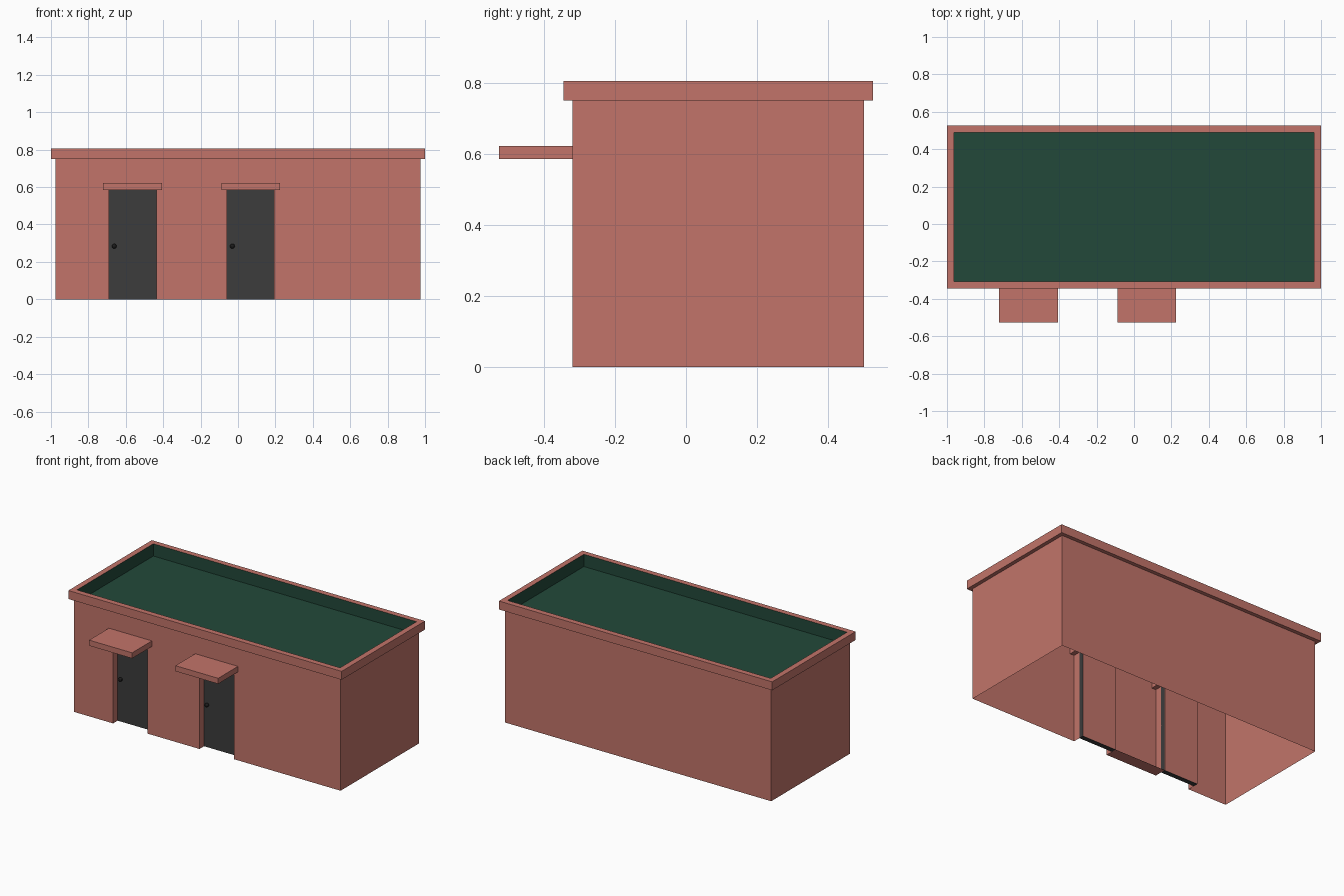
import bpy, bmesh, math
from mathutils import Matrix, Vector

if "Cube" in bpy.data.objects:
    bpy.data.objects.remove(bpy.data.objects["Cube"])


def material(name, rgb):
    m = bpy.data.materials.new(name)
    m.diffuse_color = (*rgb, 1)
    m.use_nodes = True
    m.node_tree.nodes["Principled BSDF"].inputs["Base Color"].default_value = m.diffuse_color
    return m


PINK = material("brick pink", (0.54, 0.175, 0.144))
GREEN = material("roof green", (0.016, 0.066, 0.042))
GREY = material("door grey", (0.045, 0.045, 0.045))
BLACK = material("knob black", (0.012, 0.012, 0.012))


def finish(name, bm, mat):
    me = bpy.data.meshes.new(name)
    bm.to_mesh(me)
    bm.free()
    me.materials.append(mat)
    ob = bpy.data.objects.new(name, me)
    bpy.context.collection.objects.link(ob)
    return ob


def quad(bm, *pts):
    bm.faces.new([bm.verts.new(p) for p in pts])


def box(name, mat, x0, x1, y0, y1, z0, z1):
    bm = bmesh.new()
    bmesh.ops.create_cube(bm, size=1)
    for v in bm.verts:
        v.co = Vector(((x0 + x1) / 2 + v.co.x * (x1 - x0),
                       (y0 + y1) / 2 + v.co.y * (y1 - y0),
                       (z0 + z1) / 2 + v.co.z * (z1 - z0)))
    return finish(name, bm, mat)


# outer footprint of the cornice, insets are measured from it
OX, OY0, OY1 = 1.0, -0.345, 0.527


def ring_loft(name, mat, rings, cap=False):
    """Loft rectangles given as (inset, z), bottom outside first."""
    bm = bmesh.new()
    loops = []
    for i, z in rings:
        x, y0, y1 = OX - i, OY0 + i, OY1 - i
        loops.append([bm.verts.new(p) for p in
                      ((-x, y0, z), (x, y0, z), (x, y1, z), (-x, y1, z))])
    for a, b in zip(loops, loops[1:]):
        for k in range(4):
            n = (k + 1) % 4
            bm.faces.new((a[k], a[n], b[n], b[k]))
    if cap:
        bm.faces.new(loops[-1])
    return finish(name, bm, mat)


BX, BY0, BY1 = 0.975, -0.32, 0.502      # wall footprint
TOP, HEAD, BACK = 0.75, 0.585, -0.238   # wall top, door head, recess back
DOORS = [(-0.69, -0.437), (-0.058, 0.193)]

# walls: open-bottomed shell with two door recesses in the front
bm = bmesh.new()
plan = [(BX, BY0), (BX, BY1), (-BX, BY1), (-BX, BY0)]
for (xa, ya), (xb, yb) in zip(plan, plan[1:]):
    quad(bm, (xa, ya, 0), (xb, yb, 0), (xb, yb, TOP), (xa, ya, TOP))
path = [(-BX, BY0)]
for a, b in DOORS:
    path += [(a, BY0), (a, BACK), (b, BACK), (b, BY0)]
path.append((BX, BY0))
for (xa, ya), (xb, yb) in zip(path, path[1:]):
    quad(bm, (xa, ya, 0), (xb, yb, 0), (xb, yb, HEAD), (xa, ya, HEAD))
quad(bm, (-BX, BY0, HEAD), (BX, BY0, HEAD), (BX, BY0, TOP), (-BX, BY0, TOP))
for a, b in DOORS:
    quad(bm, (a, BY0, HEAD), (a, BACK, HEAD), (b, BACK, HEAD), (b, BY0, HEAD))
# sill strip under the wall between the doors
a, b = DOORS[0][1], DOORS[1][0]
quad(bm, (a, BY0, 0), (a, BACK, 0), (b, BACK, 0), (b, BY0, 0))
finish("walls", bm, PINK)

# cornice around the top, and the sunken green roof inside it
ring_loft("cornice", PINK, [(0.025, 0.75), (0, 0.75), (0, 0.806), (0.037, 0.806)])
ring_loft("roof", GREEN, [(0.037, 0.806), (0.037, 0.725)], cap=True)

# doors, knobs and canopies
for n, (a, b) in enumerate(DOORS, 1):
    box(f"door_{n}", GREY, a, b, -0.272, -0.24, 0, HEAD - 0.001)
    box(f"canopy_{n}", PINK, a - 0.031, b + 0.031, -0.527, -0.24, HEAD, 0.622)
    bm = bmesh.new()
    bmesh.ops.create_uvsphere(
        bm, u_segments=12, v_segments=8, radius=0.013,
        matrix=Matrix.Translation((a + 0.028, -0.284, 0.284)))
    bmesh.ops.create_cone(
        bm, cap_ends=True, segments=10, radius1=0.006, radius2=0.006, depth=0.02,
        matrix=Matrix.Translation((a + 0.028, -0.275, 0.284))
        @ Matrix.Rotation(math.pi / 2, 4, 'X'))
    finish(f"door_knob_{n}", bm, BLACK)
